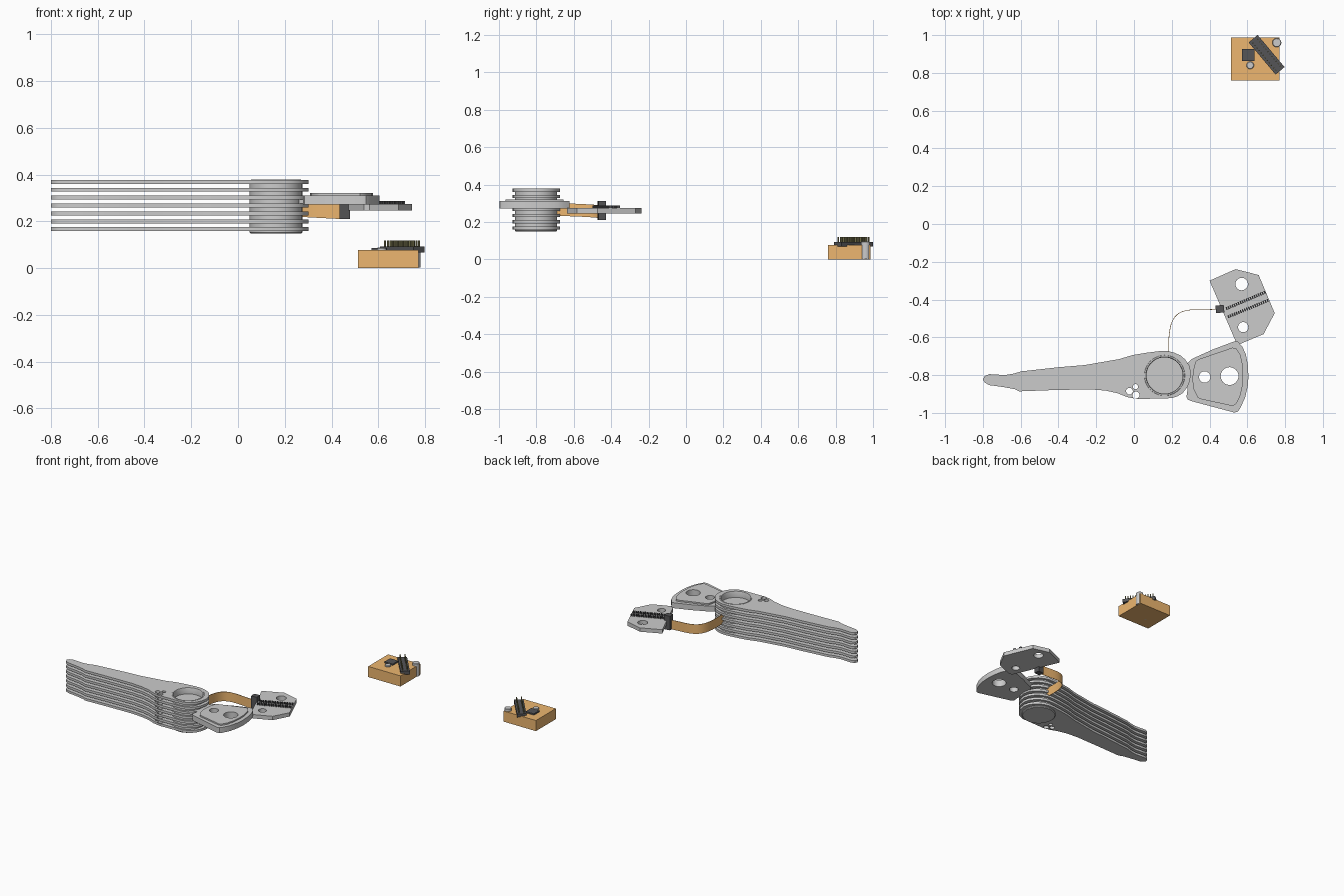
import bpy, bmesh, math
from mathutils import Vector

if "Cube" in bpy.data.objects:
    bpy.data.objects.remove(bpy.data.objects["Cube"])


def material(name, col):
    m = bpy.data.materials.new(name)
    m.diffuse_color = (*col, 1)
    m.use_nodes = True
    m.node_tree.nodes["Principled BSDF"].inputs["Base Color"].default_value = m.diffuse_color
    return m


COPPER = material("amber_film", (0.85, 0.47, 0.16))
DARK = material("dark_plastic", (0.09, 0.09, 0.095))
PIN = material("pin_metal", (0.3, 0.28, 0.12))


def finish(name, bm, mat=None, smooth=False):
    bmesh.ops.recalc_face_normals(bm, faces=bm.faces)
    me = bpy.data.meshes.new(name)
    bm.to_mesh(me)
    bm.free()
    ob = bpy.data.objects.new(name, me)
    bpy.context.collection.objects.link(ob)
    if mat:
        me.materials.append(mat)
    if smooth:
        bpy.ops.object.select_all(action='DESELECT')
        ob.select_set(True)
        bpy.context.view_layer.objects.active = ob
        bpy.ops.object.shade_smooth_by_angle(angle=math.radians(35))
    return ob


def circle(cx, cy, r, n=32):
    return [(cx + r * math.cos(2 * math.pi * i / n), cy + r * math.sin(2 * math.pi * i / n)) for i in range(n)]


def plate(name, outline, holes, z0, z1, mat=None):
    """Flat plate from an outline with round holes (cx, cy, r)."""
    cu = bpy.data.curves.new(name, 'CURVE')
    cu.dimensions = '2D'
    cu.fill_mode = 'BOTH'
    cu.extrude = (z1 - z0) / 2
    for pts in [outline] + [circle(*h) for h in holes]:
        sp = cu.splines.new('POLY')
        sp.points.add(len(pts) - 1)
        for p, c in zip(sp.points, pts):
            p.co = (c[0], c[1], 0, 1)
        sp.use_cyclic_u = True
    tmp = bpy.data.objects.new(name + "_tmp", cu)
    bpy.context.collection.objects.link(tmp)
    me = bpy.data.meshes.new_from_object(tmp.evaluated_get(bpy.context.evaluated_depsgraph_get()))
    bpy.data.objects.remove(tmp)
    bm = bmesh.new()
    bm.from_mesh(me)
    bmesh.ops.translate(bm, verts=bm.verts, vec=(0, 0, (z0 + z1) / 2))
    bmesh.ops.remove_doubles(bm, verts=bm.verts, dist=1e-5)
    return finish(name, bm, mat, True)


def add_box(bm, c, size, ang=0):
    vs = bmesh.ops.create_cube(bm, size=1)['verts']
    ca, sa = math.cos(ang), math.sin(ang)
    for v in vs:
        x, y, z = (v.co[i] * size[i] for i in range(3))
        v.co = (c[0] + x * ca - y * sa, c[1] + x * sa + y * ca, c[2] + z)


def box(name, c, size, mat=None, ang=0):
    bm = bmesh.new()
    add_box(bm, c, size, ang)
    return finish(name, bm, mat)


def lathe(name, cx, cy, prof, mat=None, n=48):
    """Spin an (r, z) profile that starts and ends on the axis."""
    bm = bmesh.new()
    vs = [bm.verts.new((cx + r, cy, z)) for r, z in prof]
    es = [bm.edges.new(p) for p in zip(vs, vs[1:])]
    bmesh.ops.spin(bm, geom=vs + es, cent=(cx, cy, 0), axis=(0, 0, 1), angle=2 * math.pi, steps=n)
    bmesh.ops.remove_doubles(bm, verts=bm.verts, dist=1e-5)
    return finish(name, bm, mat, True)


# Stack of seven arm plates
arm = [(-0.8, -0.822), (-0.79, -0.805), (-0.766, -0.795), (-0.73, -0.797), (-0.686, -0.8), (-0.64, -0.793),
       (-0.596, -0.78), (-0.395, -0.758), (-0.262, -0.747), (-0.077, -0.715), (-0.008, -0.694),
       (0.07, -0.681), (0.135, -0.673), (0.18, -0.673), (0.215, -0.682), (0.25, -0.698), (0.273, -0.72),
       (0.293, -0.75), (0.302, -0.79), (0.294, -0.837), (0.28, -0.867), (0.257, -0.896), (0.23, -0.912),
       (0.2, -0.922), (0.018, -0.927), (-0.034, -0.917), (-0.087, -0.896), (-0.15, -0.882), (-0.236, -0.875),
       (-0.448, -0.88), (-0.607, -0.886), (-0.63, -0.875), (-0.686, -0.864), (-0.766, -0.853), (-0.79, -0.84)]
BX, BY = 0.162, -0.802
arm_holes = [(BX, BY, 0.105, 48), (-0.024, -0.885, 0.018, 16), (0.008, -0.861, 0.014, 16), (0.01, -0.906, 0.019, 16)]
for i in range(7):
    z = 0.1585 + i * 0.0337
    plate(f"arm_plate_{i + 1}", arm, arm_holes, z, z + 0.017)

# Pivot barrel with a recessed top
lathe("pivot_barrel", BX, BY, [(0, 0.148), (0.108, 0.148), (0.113, 0.153), (0.113, 0.372), (0.106, 0.379),
                               (0.099, 0.379), (0.096, 0.372), (0.096, 0.335), (0, 0.335)])

# Fan-shaped coil holder and its raised coil
fan = [(0.25, -0.75), (0.284, -0.737), (0.305, -0.715), (0.42, -0.663), (0.53, -0.622), (0.55, -0.622),
       (0.575, -0.652), (0.592, -0.69), (0.602, -0.74), (0.606, -0.81), (0.602, -0.86), (0.588, -0.92),
       (0.56, -0.98), (0.548, -0.994), (0.53, -0.998), (0.305, -0.938), (0.285, -0.93), (0.278, -0.915),
       (0.284, -0.87), (0.25, -0.85)]
coil = [(0.326, -0.728), (0.345, -0.715), (0.52, -0.655), (0.54, -0.656), (0.564, -0.694), (0.576, -0.75),
        (0.578, -0.805), (0.573, -0.865), (0.56, -0.917), (0.54, -0.953), (0.522, -0.964), (0.35, -0.926),
        (0.337, -0.918), (0.315, -0.874), (0.309, -0.82), (0.315, -0.77)]
fan_holes = [(0.374, -0.81, 0.03), (0.506, -0.805, 0.047)]
plate("coil_holder", fan, fan_holes, 0.272, 0.311)
plate("coil_raised_face", coil, fan_holes, 0.305, 0.321)

# Connector bracket with two rows of small contacts
bracket = [(0.4, -0.3), (0.538, -0.239), (0.66, -0.27), (0.745, -0.472), (0.686, -0.583), (0.562, -0.635), (0.54, -0.625)]
plate("connector_bracket", bracket, [(0.57, -0.318, 0.033), (0.578, -0.546, 0.027)], 0.246, 0.274)
bm = bmesh.new()
for a, b in (((0.485, -0.45), (0.697, -0.36)), ((0.495, -0.493), (0.713, -0.403))):
    a, b = Vector(a), Vector(b)
    ang = math.atan2(b.y - a.y, b.x - a.x)
    for i in range(20):
        p = a.lerp(b, (i + 0.5) / 20)
        add_box(bm, (p.x, p.y, 0.279), (0.007, 0.016, 0.016), ang)
finish("bracket_contacts", bm, DARK)
box("cable_clamp", (0.455, -0.45, 0.261), (0.044, 0.04, 0.102), DARK, 0.1)

# Flexible ribbon cable, a curved upright strip
ctrl = [(0.183, -0.69), (0.184, -0.51), (0.215, -0.452), (0.28, -0.452), (0.36, -0.455), (0.445, -0.45)]
bm = bmesh.new()
n = 32
path = []
for i in range(n + 1):
    t = i / n
    path.append(sum((Vector(c) * math.comb(5, k) * t**k * (1 - t)**(5 - k) for k, c in enumerate(
        [(0.183, -0.69), (0.183, -0.56), (0.183, -0.435), (0.26, -0.445), (0.36, -0.46), (0.445, -0.45)])), Vector((0, 0))))
rings = []
for i, p in enumerate(path):
    d = (path[min(i + 1, n)] - path[max(i - 1, 0)]).normalized()
    o = Vector((-d.y, d.x)) * 0.0015
    z = 0.233 - 0.023 * i / n
    rings.append([bm.verts.new((*(p + s * o), z + h)) for s, h in ((1, 0), (1, 0.068), (-1, 0.068), (-1, 0))])
for r, q in zip(rings, rings[1:]):
    for k in range(4):
        bm.faces.new((r[k], r[(k + 1) % 4], q[(k + 1) % 4], q[k]))
bm.faces.new(rings[0])
bm.faces.new(rings[-1])
finish("ribbon_cable", bm, COPPER, True)

# Separate connector block with pin header, chip and two posts
box("block_body", (0.642, 0.873, 0.0385), (0.258, 0.228, 0.077), COPPER)
box("block_chip", (0.604, 0.895, 0.08), (0.066, 0.064, 0.014), DARK)
ANG = math.radians(-50)
box("pin_header", (0.702, 0.896, 0.08), (0.222, 0.062, 0.024), DARK, ANG)
bm = bmesh.new()
for i in range(12):
    for s in (-1, 1):
        u, v = (i - 5.5) * 0.017, s * 0.016
        add_box(bm, (0.702 + u * math.cos(ANG) - v * math.sin(ANG), 0.896 + u * math.sin(ANG) + v * math.cos(ANG), 0.104),
                (0.006, 0.006, 0.03), ANG)
finish("header_pins", bm, PIN)
lathe("centre_post", 0.615, 0.84, [(0, -0.0), (0.02, -0.0), (0.02, 0.084), (0.017, 0.088), (0, 0.088)], n=24)
lathe("corner_post", 0.756, 0.96, [(0, 0.002), (0.024, 0.002), (0.024, 0.092), (0.021, 0.095), (0, 0.095)], n=24)
